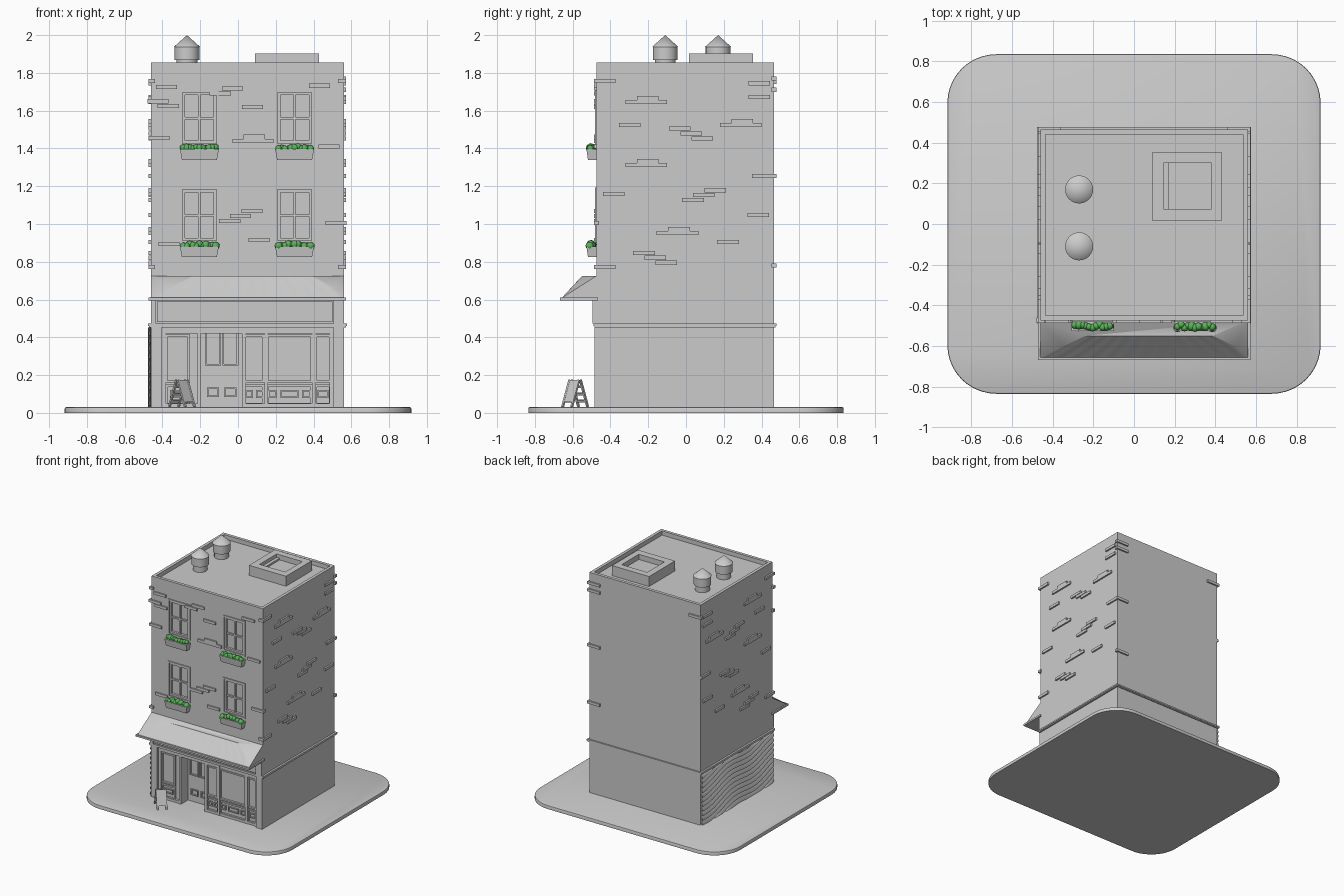
import bpy, bmesh, math, random
from mathutils import Matrix, Vector

if "Cube" in bpy.data.objects:
    bpy.data.objects.remove(bpy.data.objects["Cube"])

random.seed(4)


def obj_from_bm(name, bm, fix=True):
    if fix:
        bmesh.ops.recalc_face_normals(bm, faces=bm.faces)
    me = bpy.data.meshes.new(name)
    bm.to_mesh(me)
    bm.free()
    ob = bpy.data.objects.new(name, me)
    bpy.context.collection.objects.link(ob)
    return ob


def add_box(bm, x0, x1, y0, y1, z0, z1):
    c = Vector(((x0 + x1) / 2, (y0 + y1) / 2, (z0 + z1) / 2))
    m = Matrix.Translation(c) @ Matrix.Diagonal((x1 - x0, y1 - y0, z1 - z0, 1))
    return bmesh.ops.create_cube(bm, size=1, matrix=m)['verts']


def boxes(name, items):
    bm = bmesh.new()
    for it in items:
        add_box(bm, *it)
    return obj_from_bm(name, bm)


def frame(x0, x1, z0, z1, y0, y1, w):
    """Four bars around a rectangle in the front plane."""
    return [(x0, x0 + w, y0, y1, z0, z1), (x1 - w, x1, y0, y1, z0, z1),
            (x0 + w, x1 - w, y0, y1, z0, z0 + w), (x0 + w, x1 - w, y0, y1, z1 - w, z1)]


def cut(ob, items):
    for it in items:
        c = boxes('cutter', [it])
        c.hide_render = True
        m = ob.modifiers.new('cut', 'BOOLEAN')
        m.operation, m.solver, m.object = 'DIFFERENCE', 'EXACT', c
        bpy.context.view_layer.objects.active = ob
        bpy.ops.object.modifier_apply(modifier=m.name)
        bpy.data.objects.remove(c)


def smooth(ob):
    bpy.ops.object.select_all(action='DESELECT')
    ob.select_set(True)
    bpy.context.view_layer.objects.active = ob
    bpy.ops.object.shade_smooth_by_angle(angle=math.radians(35))


# pavement slab with rounded corners
bm = bmesh.new()
add_box(bm, -.918, .918, -.835, .835, 0, .03)
ver = [e for e in bm.edges if abs(e.verts[0].co.z - e.verts[1].co.z) > .01]
bmesh.ops.bevel(bm, geom=ver, offset=.24, segments=10, profile=.5, affect='EDGES')
top = [e for e in bm.edges if all(v.co.z > .02 for v in e.verts)]
bmesh.ops.bevel(bm, geom=top, offset=.008, segments=2, profile=.5, affect='EDGES')
smooth(obj_from_bm('pavement', bm))

# building body: roof well, window, shopfront and door recesses
X0, X1, YF, YB = -.46, .56, -.475, .466
windows = [(x, x + .195, z, z + .29) for x in (-.302, .202) for z in (.9, 1.415)]
body = boxes('building', [(X0, X1, YF, YB, .025, 1.855)])
cut(body, [(-.435, .535, -.45, .44, 1.82, 2), (-.40, .50, -.6, -.445, .03, .455),
           (-.195, .022, -.6, -.36, .03, .45)]
    + [(a, b, -.6, -.455, c, d) for a, b, c, d in windows])

# string course around the building
boxes('string_course', [(X0 - .012, X1 + .012, YF - .01, YB + .008, .453, .461),
                        (X0 - .016, X1 + .016, YF - .014, YB + .012, .461, .473)])

# sash windows
bars = []
for a, b, c, d in windows:
    bars += frame(a - .004, b + .004, c, d + .004, -.482, -.45, .012)
    bars += frame(a + .008, b - .008, c + .012, d - .008, -.474, -.45, .014)
    m, h = (a + b) / 2, (c + d) / 2
    bars += [(m - .006, m + .006, -.47, -.45, c, d), (a, b, -.468, -.45, h - .006, h + .006)]
boxes('window_frames', bars)

# planters and foliage
bm, leaf = bmesh.new(), bmesh.new()
for a, b, c, d in windows:
    m, z = (a + b) / 2, c - .075
    for v in add_box(bm, m - .103, m + .103, -.527, -.47, z, z + .056):
        if v.co.z < z + .01:
            v.co.x = m + (v.co.x - m) * .9
            v.co.y += .008 if v.co.y < -.5 else 0
    for i in range(11):
        p = (m - .085 + i * .017, -.503 + random.uniform(-.008, .008), z + .06 + random.uniform(-.003, .008))
        bmesh.ops.create_icosphere(leaf, subdivisions=2, radius=random.uniform(.017, .023),
                                   matrix=Matrix.Translation(p))
obj_from_bm('planters', bm)
foliage = obj_from_bm('foliage', leaf)
green = bpy.data.materials.new('green')
green.diffuse_color = (.1, .45, .1, 1)
green.use_nodes = True
green.node_tree.nodes["Principled BSDF"].inputs["Base Color"].default_value = green.diffuse_color
foliage.data.materials.append(green)
smooth(foliage)

# shopfront frames, panels and posts
shop = []
for a, b in ((-.385, -.255), (.03, .14), (.15, .395), (.405, .495)):
    shop += frame(a, b, .16, .415, -.462, -.44, .012)
    shop += frame(a, b, .04, .15, -.456, -.44, .012)
for a, b in ((-.36, -.28), (.04, .08), (.095, .135), (.16, .205), (.225, .32), (.34, .385), (.42, .48)):
    shop += frame(a, b, .08, .12, -.455, -.44, .008)
shop += [(x, x + .02, -.468, -.44, .03, .455) for x in (-.40, -.215, .022, .14, .393, .485)]
shop += [(-.40, .50, -.465, -.44, .42, .455), (-.40, -.195, -.465, -.44, .03, .05),
         (.022, .50, -.465, -.44, .03, .05)]
boxes('shopfront', shop)

# double door inside the recess
door = [(-.195, .022, -.375, -.355, .03, .45)]
for a, b in ((-.175, -.09), (-.083, .002)):
    door += frame(a, b, .25, .43, -.387, -.37, .01)
    door += frame(a + .01, b - .01, .085, .135, -.385, -.37, .008)
boxes('door', door)

# corner pilasters and sign board
boxes('pilasters', [(a, b, -.484, -.47, .03, .455) for a, b in ((X0, -.405), (.505, X1))])
boxes('sign_board', [(-.43, .5, -.484, -.47, .48, .59)]
      + [(a, b, -.495, -.47, .473, .6) for a, b in ((X0, -.435), (.505, X1))])

# hipped awning with gently fluted front
bm = bmesh.new()
N = 48
rows = []
for i in range(N + 1):
    t = i / N
    f = .005 * math.sin(t * math.pi * 24)
    up = bm.verts.new((-.245 + .64 * t, -.55, .725))
    mid = bm.verts.new((-.35 + .85 * t, -.602 + f, .668 + f * .8))
    lo = bm.verts.new((-.462 + 1.024 * t, -.658, .608))
    rows.append((up, mid, lo))
for p, q in zip(rows, rows[1:]):
    for k in range(2):
        bm.faces.new((p[k], p[k + 1], q[k + 1], q[k]))
bl, br = bm.verts.new((X0, YF, .725)), bm.verts.new((X1, YF, .725))
cl, cr = bm.verts.new((X0, YF, .608)), bm.verts.new((X1, YF, .608))
bm.faces.new([bl] + [r[0] for r in rows] + [br])
for b, c, r in ((bl, cl, rows[0]), (br, cr, rows[-1])):
    bm.faces.new((b, r[0], r[1], r[2]))
    bm.faces.new((b, r[2], c))
smooth(obj_from_bm('awning', bm))
boxes('awning_rim', [(X0 - .013, X1 + .013, -.668, YF + .01, .595, .61)])

# projecting bricks: clusters of (along, height, kind)
KIND = {'one': [(0, 0)], 'rise': [(0, 0), (.057, .026), (.118, .052)],
        'fall': [(0, 0), (.06, -.026), (.118, -.052)], 'hump': [(0, 0), (.06, .022), (.105, 0)]}
SIDE = [(-.487, 1.757, 'one'), (.33, 1.745, 'one'), (.33, 1.672, 'one'), (-.32, 1.645, 'hump'),
        (-.355, 1.524, 'one'), (-.09, 1.505, 'fall'), (.18, 1.524, 'hump'), (-.32, 1.312, 'hump'),
        (.35, 1.254, 'one'), (-.44, 1.159, 'one'), (-.02, 1.127, 'rise'), (-.155, .952, 'hump'),
        (.325, 1.048, 'one'), (.165, .905, 'one'), (-.28, .847, 'fall'), (-.487, .772, 'one')]
FRONT = [(-.48, 1.65, 'one'), (-.435, 1.725, 'one'), (-.425, 1.625, 'one'), (-.15, 1.69, 'one'),
         (-.085, 1.717, 'one'), (.02, 1.62, 'one'), (.375, 1.732, 'one'), (-.03, 1.44, 'hump'),
         (-.475, 1.455, 'one'), (.425, 1.41, 'one'), (-.1, 1.016, 'rise'), (.055, .915, 'one'),
         (-.42, .894, 'one'), (.462, 1.005, 'one')]


def expand(groups):
    for u, z, k in groups:
        for du, dz in KIND[k]:
            yield u + du, z + dz - .011, z + dz + .011


boxes('bricks_right', [(.53, .573, u, u + .115, a, b) for u, a, b in expand(SIDE)])
boxes('bricks_left', [(-.473, -.44, u, u + .115, a, b) for u, a, b in expand(SIDE)])
boxes('bricks_front', [(u, u + .112, -.487, -.46, a, b) for u, a, b in expand(FRONT)])
boxes('bricks_back', [(u, u + .115, .452, .478, z, z + .022) for u, z in
                      ((.458, 1.76), (.458, 1.7), (.458, 1.244), (.458, .77), (-.473, 1.74))])

# wavy cladding on the left ground floor wall
bm = bmesh.new()
P, S = .04, 40
for i in range(-4, 14):
    prev = None
    for j in range(S + 1):
        t = j / S
        y = YB + (YF - YB) * t
        z = .04 + i * P + .11 * t + .022 * math.sin(t * math.pi * 3.2 + 3.4 + i * .12)
        lo, hi = (min(max(v, .03), .453) for v in (z, z + P))
        cur = [bm.verts.new(c) for c in ((X0 + .01, y, lo), (X0 - .016, y, lo),
                                         (X0 - .012, y, lo + (hi - lo) * .5), (X0 - .002, y, hi))]
        if prev and hi - lo + prev[3].co.z - prev[0].co.z > 1e-4:
            for k in range(3):
                bm.faces.new((prev[k], prev[k + 1], cur[k + 1], cur[k]))
        prev = cur
bmesh.ops.delete(bm, geom=[v for v in bm.verts if not v.link_faces], context='VERTS')
bmesh.ops.dissolve_degenerate(bm, edges=bm.edges, dist=1e-5)
smooth(obj_from_bm('wavy_cladding', bm, fix=False))

# roof hatch with sunken centre
hatch = boxes('roof_hatch', [(.09, .43, .015, .355, 1.815, 1.903)])
cut(hatch, [(.145, .38, .075, .30, 1.86, 2)])
boxes('hatch_ledge', [(.145, .172, .075, .30, 1.85, 1.875)])

# roof vents, turned from a profile
profile = [(.055, 1.815), (.055, 1.868), (.066, 1.868), (.066, 1.938), (.069, 1.938), (0, 2)]
for n, y in enumerate((-.11, .17)):
    bm = bmesh.new()
    vs = [bm.verts.new((r, 0, z)) for r, z in profile]
    es = [bm.edges.new(e) for e in zip(vs, vs[1:])]
    bmesh.ops.spin(bm, geom=vs + es, cent=(0, 0, 0), axis=(0, 0, 1), angle=math.tau, steps=24)
    bmesh.ops.remove_doubles(bm, verts=bm.verts, dist=1e-4)
    ob = obj_from_bm('roof_vent_%d' % (n + 1), bm)
    ob.location = (-.27, y, 0)
    smooth(ob)

# folding pavement board: solid front panel, ladder-like back
bm = bmesh.new()
tilt = math.atan2(.055, .145)
for s in (1, -1):
    parts = [(x, x + .012, -.005, .005, -.152, 0) for x in (-.04, .028)]
    parts += ([(-.034, .034, -.004, .004, -.125, 0)] if s > 0 else
              [(-.03, .03, -.004, .004, z, z + .012) for z in (-.125, -.085, -.045, -.012)])
    for p in parts:
        vs = add_box(bm, *p)
        bmesh.ops.transform(bm, verts=vs, matrix=Matrix.Translation((0, -.006 * s, 0))
                            @ Matrix.Rotation(-tilt * s, 4, 'X'))
board = obj_from_bm('pavement_board', bm)
board.location = (-.297, -.587, .174)
board.rotation_euler.z = math.radians(45)
